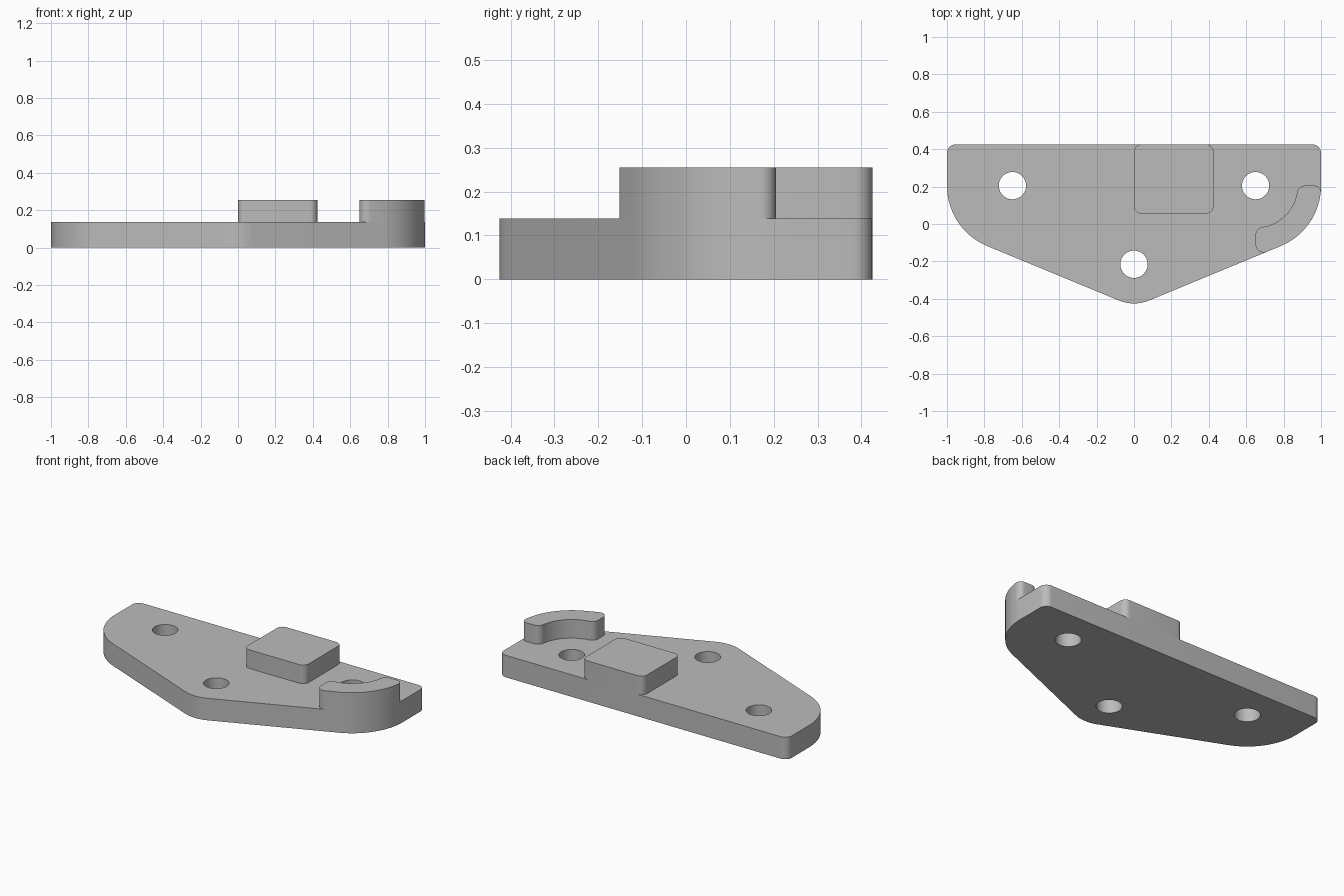
import bpy, bmesh, math
from math import sin, cos, pi, radians
from mathutils import Vector

cube = bpy.data.objects.get("Cube")
if cube:
    bpy.data.objects.remove(cube, do_unlink=True)

grey = bpy.data.materials.new("Plain grey")
grey.use_nodes = True
GREY = (0.5, 0.5, 0.5, 1)
grey.diffuse_color = GREY
grey.node_tree.nodes["Principled BSDF"].inputs["Base Color"].default_value = GREY

TOP, HIGH = 0.138, 0.255          # plate top, raised feature top
HOLE_R, SIDE_R, TIP_R = 0.073, 0.35, 0.21
SIDE, TIP = Vector((0.65, 0.205)), Vector((0, -0.215))

# Angle of the sloped edge tangent to the side and tip arcs
d = SIDE - TIP
SLOPE = math.atan2(d.y, d.x) - math.asin((SIDE_R - TIP_R) / d.length)


def arc(centre, r, a0, a1, n):
    """Points along an arc from angle a0 to a1."""
    return [centre + r * Vector((cos(a0 + (a1 - a0) * i / n),
                                 sin(a0 + (a1 - a0) * i / n))) for i in range(n + 1)]


def fillet(prev, corner, nxt, r, n=8):
    """Rounded replacement for a corner between two neighbours."""
    u, v = (prev - corner).normalized(), (nxt - corner).normalized()
    half = u.angle(v) / 2
    p, q = corner + u * r / math.tan(half), corner + v * r / math.tan(half)
    c = corner + (u + v).normalized() * r / sin(half)
    a0 = math.atan2(*(p - c).yx)
    sweep = (math.atan2(*(q - c).yx) - a0 + pi) % (2 * pi) - pi
    return arc(c, r, a0, a0 + sweep, n)


def rounded(corners, r):
    k = len(corners)
    return [p for i in range(k)
            for p in fillet(corners[i - 1], corners[i], corners[(i + 1) % k], r)]


def extrude(name, loops, z0, z1):
    """Solid from an outline, with any further loops left as holes."""
    bm = bmesh.new()
    for loop in loops:
        vs = [bm.verts.new((p.x, p.y, z0)) for p in loop]
        for i, v in enumerate(vs):
            bm.edges.new((vs[i - 1], v))
    bmesh.ops.triangle_fill(bm, edges=bm.edges[:], use_beauty=True)
    bmesh.ops.dissolve_limit(bm, angle_limit=0.01, verts=[],
                             edges=[e for e in bm.edges if len(e.link_faces) == 2])
    res = bmesh.ops.extrude_face_region(bm, geom=bm.faces[:], use_keep_orig=True)
    bmesh.ops.translate(bm, vec=(0, 0, z1 - z0),
                        verts=[g for g in res["geom"] if isinstance(g, bmesh.types.BMVert)])
    bmesh.ops.recalc_face_normals(bm, faces=bm.faces[:])
    mesh = bpy.data.meshes.new(name)
    bm.to_mesh(mesh)
    bm.free()
    mesh.materials.append(grey)
    obj = bpy.data.objects.new(name, mesh)
    bpy.context.collection.objects.link(obj)
    bpy.ops.object.select_all(action="DESELECT")
    obj.select_set(True)
    bpy.context.view_layer.objects.active = obj
    bpy.ops.object.shade_smooth_by_angle(angle=radians(30))
    return obj


# Base plate: mirrored half outline with three through holes
right = arc(TIP, TIP_R, -pi / 2, SLOPE - pi / 2, 6)
right += arc(SIDE, SIDE_R, SLOPE - pi / 2, 0, 24)
right += fillet(right[-1], Vector((1, 0.425)), Vector((0, 0.425)), 0.045)
left = [Vector((-p.x, p.y)) for p in reversed(right[1:])]
holes = [arc(c, HOLE_R, 0, 2 * pi, 48)[:-1]
         for c in (SIDE, Vector((-SIDE.x, SIDE.y)), TIP)]
extrude("base_plate", [right + left] + holes, 0, TOP)

# Raised rectangular block, flush with the back edge
block = [Vector(c) for c in ((0, 0.055), (0.425, 0.055), (0.425, 0.425), (0, 0.425))]
extrude("raised_block", [rounded(block, 0.04)], TOP, HIGH)

# Curved rib following the outer side arc around the hole
INNER_R = 0.225
outer = arc(SIDE, SIDE_R, SLOPE - pi / 2, radians(-6), 24)
inner = arc(SIDE, INNER_R, radians(-12), radians(-76), 20)
end_x = SIDE.x
low = Vector((end_x, outer[0].y - (outer[0].x - end_x) * math.tan(SLOPE)))
high = Vector((end_x, SIDE.y - INNER_R))
outer_end, inner_end = Vector((1, SIDE.y)), Vector((SIDE.x + INNER_R, SIDE.y))
rib = outer
rib += fillet(outer[-1], outer_end, inner_end, 0.033)
rib += fillet(outer_end, inner_end, inner[0], 0.043)
rib += inner
rib += fillet(inner[-1], high, low, 0.043)
rib += fillet(high, low, outer[0], 0.043)
extrude("curved_rib", [rib], TOP, HIGH)
